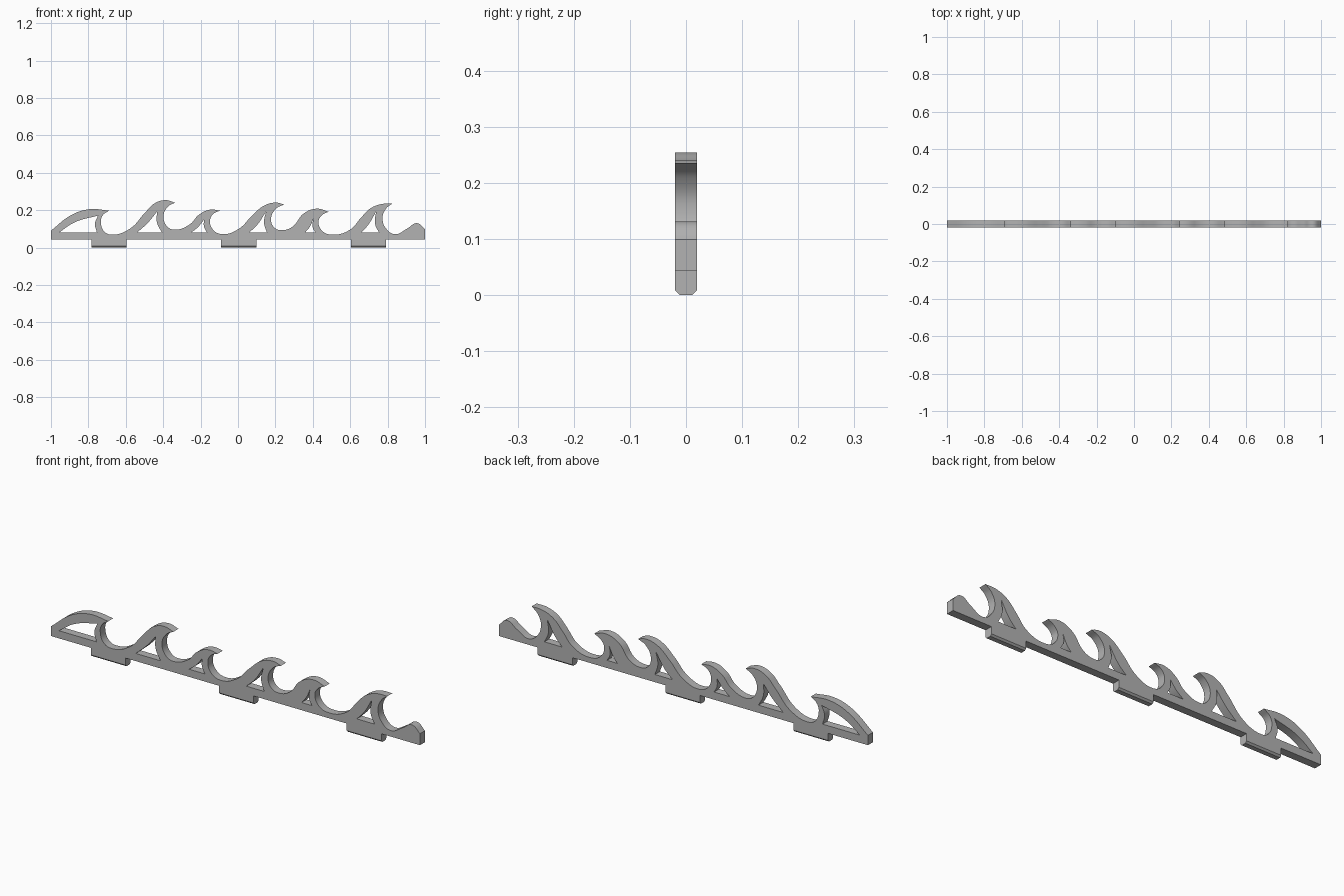
import bpy, bmesh, math
from mathutils import Matrix

if "Cube" in bpy.data.objects:
    bpy.data.objects.remove(bpy.data.objects["Cube"], do_unlink=True)

HALF_LENGTH = 187          # drawing units from centre to either end
UNIT = 1 / HALF_LENGTH
HALF_DEPTH = 0.0195
BASE_Z = 8                 # underside of the rail
FLOOR_Z = 15               # sill of every opening

grey = bpy.data.materials.new("plain grey")
grey.use_nodes = True
grey.diffuse_color = (0.45, 0.45, 0.45, 1)
grey.node_tree.nodes["Principled BSDF"].inputs["Base Color"].default_value = grey.diffuse_color

# Each wave: tip position, then back, hook and window points measured from the tip.
# A window is: left sill x, slope point, apex, inner point, right sill x.
waves = [
    dict(tip=(-129, 37), back=[(-37, -4), (-19, 1.5)],
         hook=[(-6.5, -5), (-8, -13), (-4, -21.5), (3, -24)],
         window=[-50, (-34, -11.5), (-11, -5), (-14, -13), -12]),
    dict(tip=(-63, 45), back=[(-45, -26), (-30, -10), (-20, -0.5), (-9, 2.5)],
         hook=[(-7, -4), (-11.5, -14), (-7, -24.5), (0, -27)],
         window=[-38, (-27, -20), (-18, -9), (-18, -20), -13]),
    dict(tip=(-18, 37), back=[(-30, -13.5), (-21, -4), (-10, 1)],
         hook=[(-7, -3.5), (-10, -10), (-7, -19), (2, -23.5)],
         window=[-29, (-22, -16.5), (-16, -9), (-16, -16), -13]),
    dict(tip=(46, 43), back=[(-45, -24), (-32, -11), (-19, -0.5), (-7, 2)],
         hook=[(-8, -4), (-13, -15), (-9, -23.5), (-2, -25.5)],
         window=[-35, (-27, -20.5), (-18, -7), (-20, -18), -17]),
    dict(tip=(90.5, 36), back=[(-36, -15), (-25, -2), (-12, 3)],
         hook=[(-7, -4), (-10, -10), (-6, -19.5), (4, -23)],
         window=[-23.5, (-19, -15.5), (-15, -7), (-16, -15), -13]),
    dict(tip=(154, 44), back=[(-42, -26), (-31, -14), (-22, -5), (-11, -0.5)],
         hook=[(-6, -5), (-9.5, -15), (-5, -26), (3, -30.5)],
         window=[-31, (-24, -21.5), (-16, -8), (-17, -20), -13]),
]


def add_loop(curve, points):
    """Closed spline from (x, z, is_corner) points."""
    spline = curve.splines.new('BEZIER')
    spline.bezier_points.add(len(points) - 1)
    spline.use_cyclic_u = True
    for bp, (x, z, corner) in zip(spline.bezier_points, points):
        bp.co = (x * UNIT, z * UNIT, 0)
        bp.handle_left_type = bp.handle_right_type = 'VECTOR' if corner else 'AUTO'


def finish(obj):
    """Merge, orient, colour and shade a mesh object."""
    bm = bmesh.new()
    bm.from_mesh(obj.data)
    bmesh.ops.remove_doubles(bm, verts=bm.verts, dist=0.00005)
    bmesh.ops.recalc_face_normals(bm, faces=bm.faces)
    bm.to_mesh(obj.data)
    bm.free()
    obj.data.materials.clear()
    obj.data.materials.append(grey)
    bpy.ops.object.select_all(action='DESELECT')
    obj.select_set(True)
    bpy.context.view_layer.objects.active = obj
    bpy.ops.object.shade_smooth_by_angle(angle=math.radians(30))


# Wave rail: one continuous outline with an opening inside each wave
curve = bpy.data.curves.new("wave_rail", 'CURVE')
curve.dimensions = '2D'
curve.fill_mode = 'BOTH'
curve.extrude = HALF_DEPTH
curve.resolution_u = 8

outline = [(-HALF_LENGTH, BASE_Z, True), (-HALF_LENGTH, 17, True)]
for wave in waves:
    tx, tz = wave["tip"]
    outline += [(tx + x, tz + z, False) for x, z in wave["back"]]
    outline.append((tx, tz, True))
    outline += [(tx + x, tz + z, False) for x, z in wave["hook"]]
    left, slope, apex, inner, right = wave["window"]
    add_loop(curve, [(tx + left, FLOOR_Z, True),
                     (tx + slope[0], tz + slope[1], False),
                     (tx + apex[0], tz + apex[1], True),
                     (tx + inner[0], tz + inner[1], False),
                     (tx + right, FLOOR_Z, True)])

# Small rounded swell at the right-hand end
outline += [(169, 19, False), (179, 24.5, False),
            (HALF_LENGTH, 18.5, True), (HALF_LENGTH, BASE_Z, True)]
add_loop(curve, outline)

rail = bpy.data.objects.new("wave_rail", curve)
bpy.context.collection.objects.link(rail)
bpy.ops.object.select_all(action='DESELECT')
rail.select_set(True)
bpy.context.view_layer.objects.active = rail
bpy.ops.object.convert(target='MESH')
rail = bpy.context.view_layer.objects.active
rail.data.transform(Matrix.Rotation(math.pi / 2, 4, 'X'))
finish(rail)


# Mounting tabs: open-topped blocks with chamfered lower edges
def add_tab(name, x0, x1):
    top, side, chamfer = BASE_Z * UNIT, 0.008, 0.008
    half = [(HALF_DEPTH, top), (HALF_DEPTH, side), (HALF_DEPTH - chamfer, 0)]
    section = half + [(-y, z) for y, z in reversed(half)]
    bm = bmesh.new()
    ends = [[bm.verts.new((x, y, z)) for y, z in section] for x in (x0, x1)]
    for ring in ends:
        bm.faces.new(ring)
    for i in range(len(section) - 1):
        bm.faces.new((ends[0][i], ends[0][i + 1], ends[1][i + 1], ends[1][i]))
    mesh = bpy.data.meshes.new(name)
    bm.to_mesh(mesh)
    bm.free()
    tab = bpy.data.objects.new(name, mesh)
    bpy.context.collection.objects.link(tab)
    finish(tab)


for name, middle in (("right_tab", -0.69), ("middle_tab", 0.004), ("left_tab", 0.697)):
    add_tab(name, middle - 0.094, middle + 0.094)
